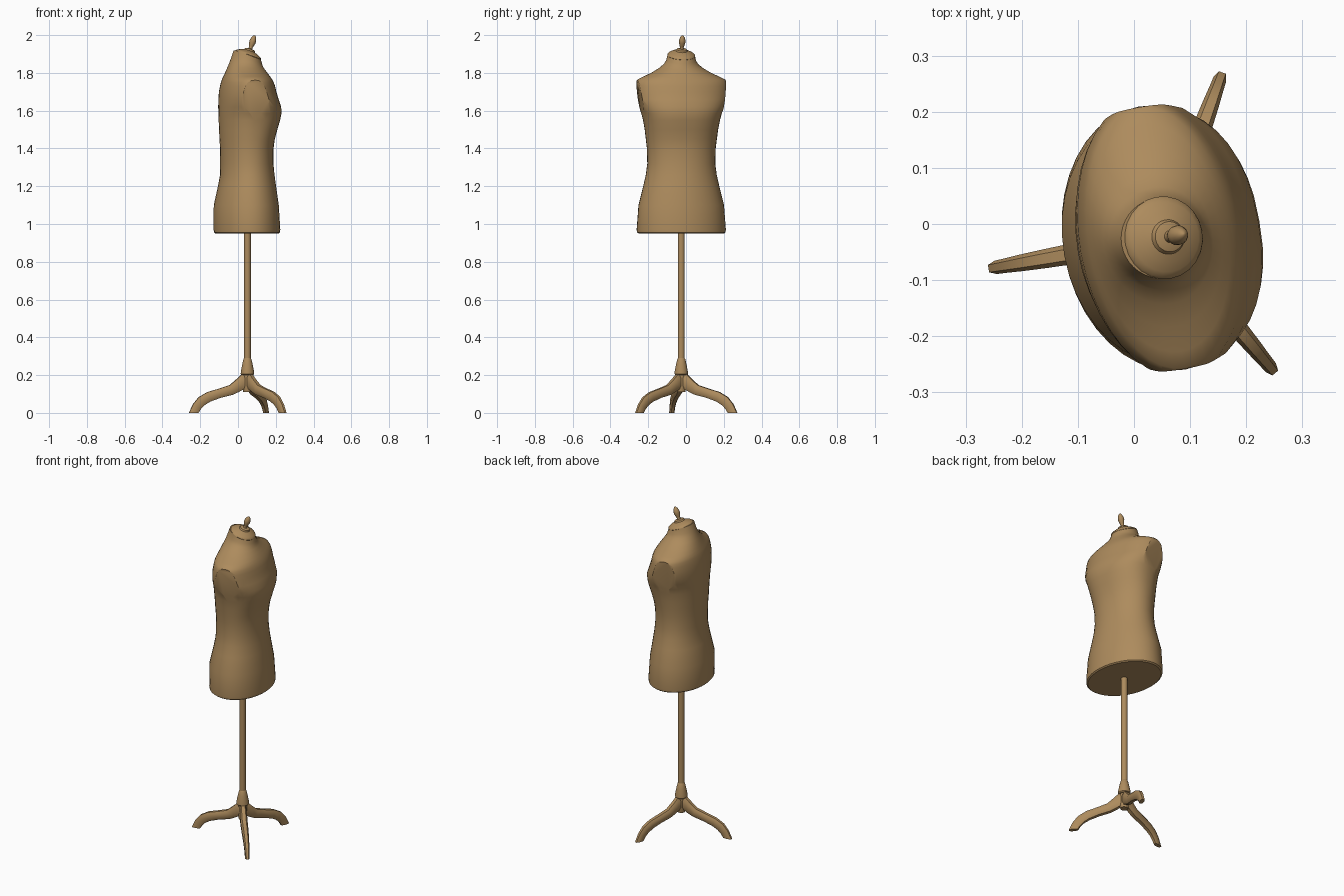
import bpy, bmesh, math
from mathutils import Matrix, Vector

mat = bpy.data.materials.new("tan linen")
mat.diffuse_color = (0.42, 0.26, 0.11, 1)

# the whole form is turned 10 degrees about the pole axis
FRAME = Matrix.Translation((0.05, -0.025, 0)) @ Matrix.Rotation(math.radians(10), 4, 'Z')


def finish(bm, name, matrix=FRAME, angle=40):
    bmesh.ops.recalc_face_normals(bm, faces=bm.faces)
    me = bpy.data.meshes.new(name)
    bm.to_mesh(me)
    bm.free()
    me.materials.append(mat)
    ob = bpy.data.objects.new(name, me)
    bpy.context.collection.objects.link(ob)
    ob.matrix_world = matrix
    bpy.ops.object.select_all(action='DESELECT')
    ob.select_set(True)
    bpy.context.view_layer.objects.active = ob
    bpy.ops.object.shade_smooth_by_angle(angle=math.radians(angle))
    return ob


def loft(rings):
    """Skin a list of equal-length closed rings and cap both ends."""
    bm = bmesh.new()
    loops = [[bm.verts.new(p) for p in ring] for ring in rings]
    n = len(loops[0])
    for lo, hi in zip(loops, loops[1:]):
        for i in range(n):
            j = (i + 1) % n
            bm.faces.new((lo[i], lo[j], hi[j], hi[i]))
    bm.faces.new(loops[0][::-1])
    bm.faces.new(loops[-1])
    return bm


def lathe(name, profile, matrix=FRAME, n=24):
    rings = [[(r * math.cos(2 * math.pi * i / n), r * math.sin(2 * math.pi * i / n), z)
              for i in range(n)] for r, z in profile]
    return finish(loft(rings), name, matrix)


# torso: z, front depth, back depth, half width, front squareness, forward tilt
SECTIONS = [
    (0.95, 0.164, 0.169, 0.228, 2, 0),
    (0.956, 0.171, 0.176, 0.236, 2, 0),
    (0.97, 0.172, 0.177, 0.238, 2, 0),
    (1.10, 0.164, 0.177, 0.228, 2, 0),
    (1.20, 0.150, 0.155, 0.203, 2, 0),
    (1.26, 0.142, 0.144, 0.189, 2, 0),
    (1.32, 0.136, 0.143, 0.181, 2.05, 0),
    (1.40, 0.136, 0.144, 0.183, 2.1, 0),
    (1.45, 0.142, 0.147, 0.189, 2.2, 0),
    (1.50, 0.155, 0.149, 0.195, 2.3, 0),
    (1.55, 0.169, 0.151, 0.204, 2.4, 0),
    (1.585, 0.176, 0.152, 0.213, 2.4, 0),
    (1.62, 0.174, 0.152, 0.232, 2.3, 0),
    (1.66, 0.161, 0.150, 0.248, 2.1, 0),
    (1.70, 0.149, 0.147, 0.251, 2, 0),
    (1.73, 0.142, 0.141, 0.249, 2, 0),
    (1.75, 0.134, 0.136, 0.245, 2, 0),
    (1.765, 0.126, 0.131, 0.235, 2, 0),
    (1.78, 0.117, 0.125, 0.205, 2, 0),
    (1.80, 0.105, 0.117, 0.160, 2, 0.02),
    (1.825, 0.090, 0.105, 0.118, 2, 0.06),
    (1.845, 0.081, 0.095, 0.092, 2, 0.12),
    (1.865, 0.077, 0.086, 0.079, 2, 0.2),
    (1.895, 0.071, 0.073, 0.072, 2, 0.34),
]


def section(z, front, back, half, square, tilt, n=40):
    ring = []
    for i in range(n):
        c, s = math.cos(2 * math.pi * i / n), math.sin(2 * math.pi * i / n)
        e = 2 / square if c > 0 else 1
        f = math.copysign(abs(c) ** e, c) * (front if c > 0 else back)
        w = math.copysign(abs(s) ** e, s) * half
        ring.append((f, w, z - tilt * f))
    return ring


bm = loft([section(*s) for s in SECTIONS])
# flat armhole discs: slice the shoulders with a leaning plane on each side
for side in (1, -1):
    faces = [f for f in bm.faces if min(v.co.z for v in f.verts) > 1.53]
    edges = {e for f in faces for e in f.edges}
    verts = {v for f in faces for v in f.verts}
    bmesh.ops.bisect_plane(bm, geom=list(verts) + list(edges) + faces, dist=1e-5,
                           plane_co=(0, side * 0.235, 1.75),
                           plane_no=Vector((0, side, -0.147)).normalized(),
                           clear_outer=True)
bmesh.ops.holes_fill(bm, edges=[e for e in bm.edges if e.is_boundary], sides=0)
finish(bm, "torso", angle=35)

# neck cap and finial share one axis leaning forward
lean = FRAME @ Matrix.Translation((0.003, 0, 1.893)) @ Matrix.Rotation(math.radians(19), 4, 'Y')
lathe("neck_cap", [(0.070, -0.006), (0.074, 0), (0.071, 0.006), (0.062, 0.012),
                   (0.045, 0.02), (0.031, 0.025), (0.027, 0.033), (0.015, 0.037)], lean)
lathe("finial", [(0.013, 0.03), (0.010, 0.042), (0.012, 0.052), (0.0175, 0.072),
                 (0.017, 0.085), (0.012, 0.1), (0.006, 0.109), (0.001, 0.112)], lean, 16)

# pole with flared collar and thin hub between the legs
lathe("pole", [(0.018, 0.2), (0.018, 0.97)])
lathe("collar", [(0.03, 0.2), (0.036, 0.206), (0.035, 0.22), (0.027, 0.26),
                 (0.021, 0.285), (0.018, 0.29)])
lathe("hub", [(0.022, 0.11), (0.024, 0.115), (0.024, 0.21)], n=16)

# legs: top edge (r, z), bottom edge (r, z), half width
LEG = [
    (0.005, 0.205, 0.005, 0.125, 0.017),
    (0.032, 0.203, 0.028, 0.122, 0.019),
    (0.058, 0.178, 0.045, 0.112, 0.020),
    (0.095, 0.147, 0.080, 0.096, 0.020),
    (0.150, 0.129, 0.145, 0.080, 0.019),
    (0.215, 0.110, 0.200, 0.060, 0.017),
    (0.262, 0.083, 0.230, 0.042, 0.015),
    (0.293, 0.045, 0.250, 0.022, 0.013),
    (0.314, 0.000, 0.264, 0.000, 0.012),
]


def leg_ring(tr, tz, br, bz, w):
    # softened rectangle: (across, along height 0..1)
    shape = [(-.55, 0), (.55, 0), (1, .25), (1, .75), (.55, 1), (-.55, 1), (-1, .75), (-1, .25)]
    return [(br + (tr - br) * v, u * w, bz + (tz - bz) * v) for u, v in shape]


for k, name in enumerate(("leg_left", "leg_back", "leg_right")):
    turn = FRAME @ Matrix.Rotation(math.radians(60 + 120 * k), 4, 'Z')
    finish(loft([leg_ring(*p) for p in LEG]), name, turn, 50)
